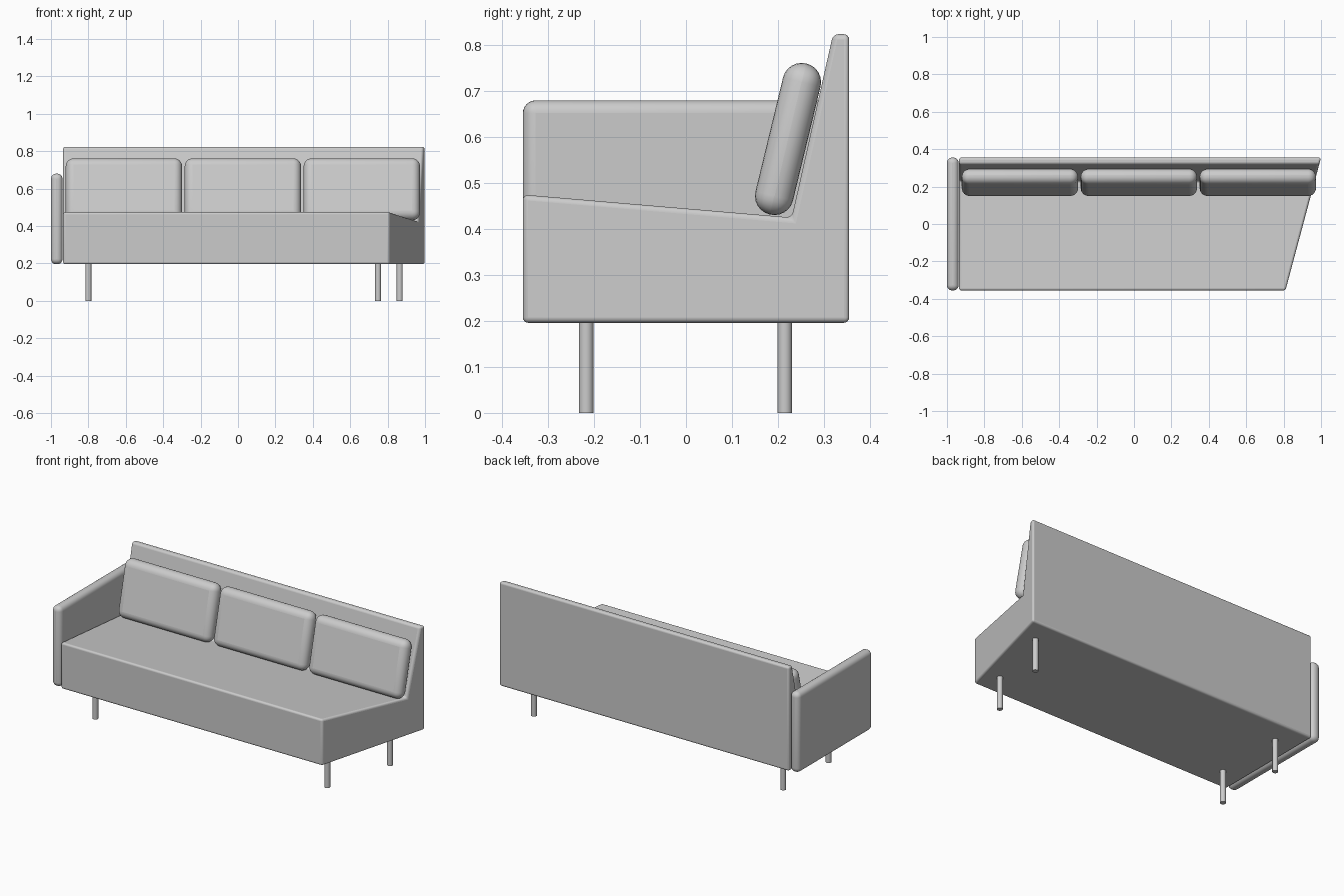
import bpy, bmesh, math
from mathutils import Matrix

default_cube = bpy.data.objects.get("Cube")
if default_cube:
    bpy.data.objects.remove(default_cube, do_unlink=True)

grey = bpy.data.materials.new("soft grey")
grey.use_nodes = True
grey.diffuse_color = (0.6, 0.6, 0.6, 1)
grey.node_tree.nodes["Principled BSDF"].inputs["Base Color"].default_value = (0.6, 0.6, 0.6, 1)


def finish(name, bm, bevel=0.0, segments=5):
    """Turn a bmesh into a smooth-shaded object with rounded edges."""
    bmesh.ops.recalc_face_normals(bm, faces=bm.faces)
    mesh = bpy.data.meshes.new(name)
    bm.to_mesh(mesh)
    bm.free()
    mesh.materials.append(grey)
    obj = bpy.data.objects.new(name, mesh)
    bpy.context.collection.objects.link(obj)
    if bevel:
        mod = obj.modifiers.new("rounded edges", "BEVEL")
        mod.width = bevel
        mod.segments = segments
        mod.limit_method = "ANGLE"
        mod.angle_limit = math.radians(30)
    bpy.ops.object.select_all(action="DESELECT")
    obj.select_set(True)
    bpy.context.view_layer.objects.active = obj
    bpy.ops.object.shade_smooth_by_angle(angle=math.radians(35))
    return obj


def rounded_box(name, centre, size, bevel, tilt=0.0):
    bm = bmesh.new()
    bmesh.ops.create_cube(bm, size=1)
    bmesh.ops.scale(bm, vec=size, verts=bm.verts)
    bmesh.ops.rotate(bm, matrix=Matrix.Rotation(tilt, 3, "X"), verts=bm.verts)
    bmesh.ops.translate(bm, vec=centre, verts=bm.verts)
    return finish(name, bm, bevel, 6)


def slanted_end(y):
    """x of the angled right-hand end at depth y."""
    return 0.905 + 0.268 * y


# Seat and backrest: one side profile (y, z) stretched to the angled end
profile = [(-0.355, 0.196), (0.355, 0.196), (0.355, 0.824),
           (0.32, 0.824), (0.23, 0.425), (-0.355, 0.475)]
bm = bmesh.new()
near = [bm.verts.new((-0.935, y, z)) for y, z in profile]
far = [bm.verts.new((slanted_end(y), y, z)) for y, z in profile]
bm.faces.new(near)
bm.faces.new(far)
for i in range(len(profile)):
    j = (i + 1) % len(profile)
    bm.faces.new((near[i], near[j], far[j], far[i]))
finish("seat_and_backrest", bm, 0.012)

# Single armrest
rounded_box("armrest", (-0.969, 0, 0.438), (0.062, 0.71, 0.484), 0.028)

# Three leaning back cushions
for i, place in enumerate(("right", "middle", "left")):
    rounded_box(f"back_cushion_{place}", (-0.61 + 0.636 * i, 0.222, 0.596),
                (0.622, 0.084, 0.338), 0.0415, math.radians(-13.6))

# Round legs, set in from the ends
for depth, y in (("front", -0.217), ("back", 0.215)):
    for side, x in (("right", -0.8), ("left", slanted_end(y) - 0.098)):
        bm = bmesh.new()
        bmesh.ops.create_cone(bm, cap_ends=True, segments=24, radius1=0.016,
                              radius2=0.016, depth=0.21,
                              matrix=Matrix.Translation((x, y, 0.105)))
        finish(f"{depth}_{side}_leg", bm)
